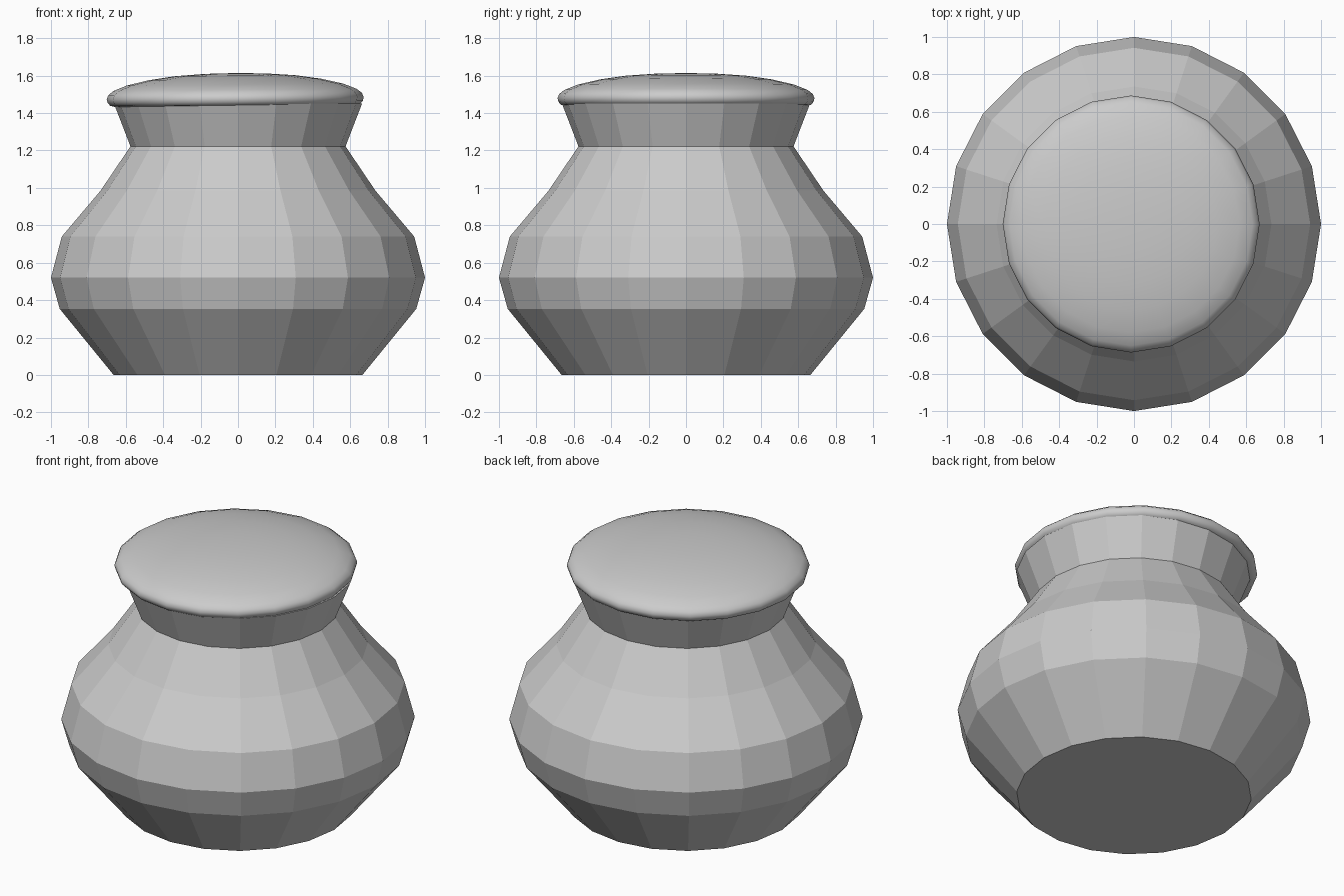
import bpy, bmesh
from math import cos, sin, pi, radians

if "Cube" in bpy.data.objects:
    bpy.data.objects.remove(bpy.data.objects["Cube"])

SIDES = 20


def lathe(name, profile, cap_top=False):
    """Turn (radius, z) points around z; the bottom is capped, radius 0 makes a pole."""
    bm = bmesh.new()
    rings = []
    for r, z in profile:
        if r == 0:
            rings.append([bm.verts.new((0, 0, z))] * SIDES)
        else:
            rings.append([bm.verts.new((r * cos(2 * pi * i / SIDES),
                                        r * sin(2 * pi * i / SIDES), z))
                          for i in range(SIDES)])
    for low, high in zip(rings, rings[1:]):
        for i in range(SIDES):
            j = (i + 1) % SIDES
            quad = [low[i], low[j], high[j], high[i]]
            bm.faces.new(list(dict.fromkeys(quad)))
    bm.faces.new(rings[0][::-1])
    if cap_top:
        bm.faces.new(rings[-1])
    bmesh.ops.recalc_face_normals(bm, faces=bm.faces)
    mesh = bpy.data.meshes.new(name)
    bm.to_mesh(mesh)
    bm.free()
    obj = bpy.data.objects.new(name, mesh)
    bpy.context.collection.objects.link(obj)
    return obj


# Faceted pot body with flared neck
lathe("pot_body", [(0.665, 0), (0.953, 0.353), (1.0, 0.52), (0.942, 0.74),
                   (0.735, 0.985), (0.575, 1.222), (0.663, 1.45)], cap_top=True)

# Smooth domed lid, sitting very slightly tilted and off centre
lid = lathe("lid", [(0.64, -0.042), (0.668, -0.036), (0.682, -0.02), (0.687, 0),
                    (0.678, 0.022), (0.65, 0.044), (0.58, 0.072), (0.46, 0.1),
                    (0.32, 0.12), (0.16, 0.131), (0, 0.134)])
lid.location = (-0.015, 0, 1.48)
lid.rotation_euler = (0, radians(-0.5), 0)
bpy.context.view_layer.objects.active = lid
lid.select_set(True)
bpy.ops.object.shade_smooth_by_angle(angle=radians(50))
